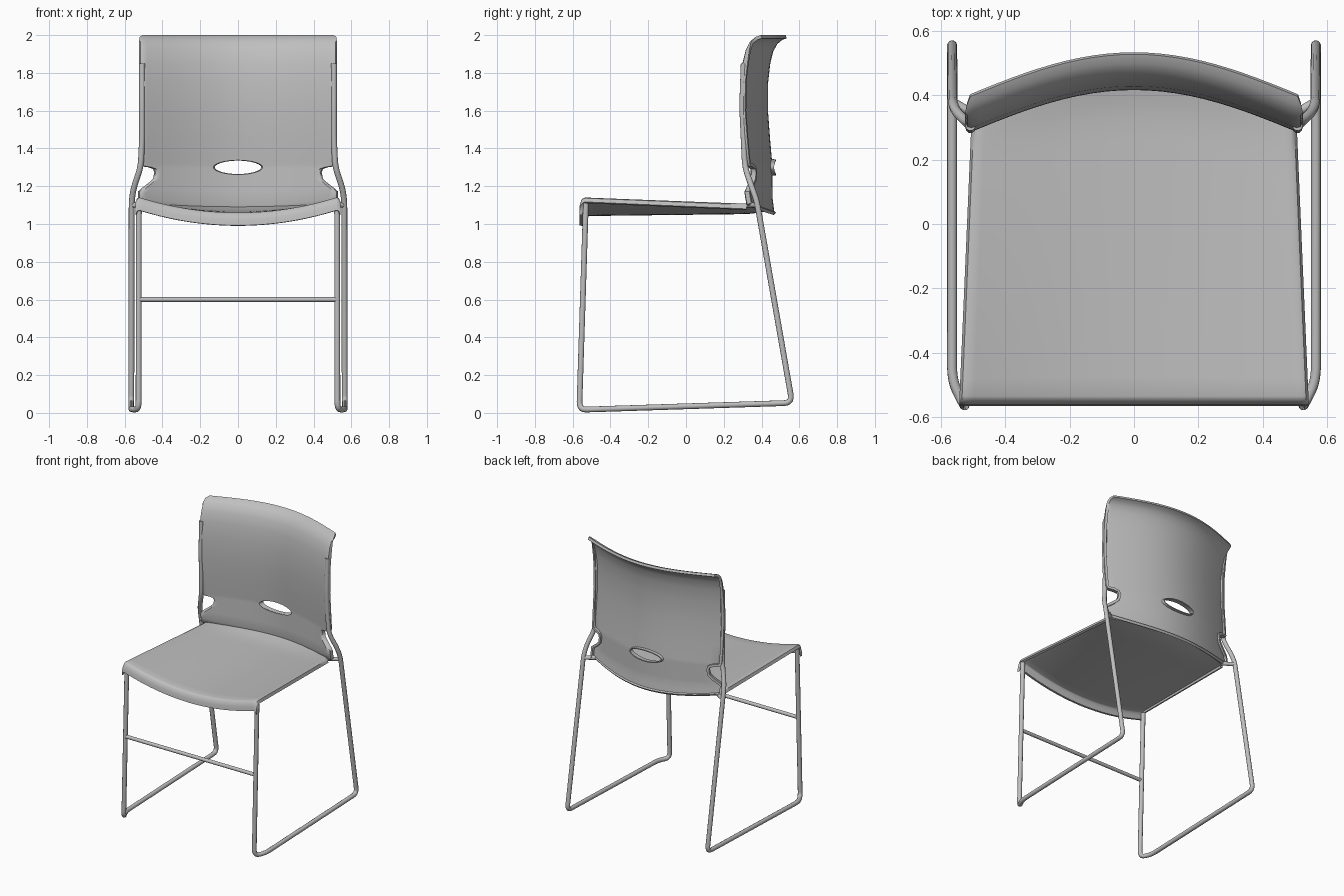
import bpy, bmesh, math
from mathutils import Vector

cube = bpy.data.objects.get("Cube")
if cube:
    bpy.data.objects.remove(cube, do_unlink=True)

grey = bpy.data.materials.new("plain_grey")
grey.use_nodes = True
colour = (0.52, 0.52, 0.52, 1)
grey.diffuse_color = colour
grey.node_tree.nodes["Principled BSDF"].inputs["Base Color"].default_value = colour


def activate(ob):
    bpy.ops.object.select_all(action='DESELECT')
    ob.select_set(True)
    bpy.context.view_layer.objects.active = ob


def smooth(ob):
    activate(ob)
    bpy.ops.object.shade_smooth_by_angle(angle=math.radians(45))


def sheet(name, rows, thickness, offset=-1, closed=False):
    """Skin a list of equal-length point rows, then thicken it."""
    bm = bmesh.new()
    grid = [[bm.verts.new(p) for p in row] for row in rows]
    n = len(grid[0])
    for a, b in zip(grid, grid[1:]):
        for j in range(n if closed else n - 1):
            k = (j + 1) % n
            bm.faces.new((a[j], a[k], b[k], b[j]))
    me = bpy.data.meshes.new(name)
    bm.to_mesh(me)
    bm.free()
    ob = bpy.data.objects.new(name, me)
    bpy.context.collection.objects.link(ob)
    me.materials.append(grey)
    activate(ob)
    mod = ob.modifiers.new("thickness", 'SOLIDIFY')
    mod.thickness, mod.offset = thickness, offset
    bpy.ops.object.modifier_apply(modifier=mod.name)
    return ob


def rounded(points, radius):
    """Round the inner corners of a path."""
    pts = [Vector(p) for p in points]
    out = [pts[0]]
    for a, b, c in zip(pts, pts[1:], pts[2:]):
        p = b + (a - b).normalized() * min(radius, (a - b).length * 0.45)
        q = b + (c - b).normalized() * min(radius, (c - b).length * 0.45)
        for i in range(6):
            t = i / 5
            out.append(p * (1 - t) ** 2 + b * 2 * t * (1 - t) + q * t * t)
    return out + [pts[-1]]


def tube(name, points, radius):
    cu = bpy.data.curves.new(name, 'CURVE')
    cu.dimensions = '3D'
    cu.bevel_depth, cu.bevel_resolution = radius, 3
    cu.use_fill_caps = True
    sp = cu.splines.new('POLY')
    sp.points.add(len(points) - 1)
    for v, p in zip(sp.points, points):
        v.co = (*p, 1)
    cu.materials.append(grey)
    ob = bpy.data.objects.new(name, cu)
    bpy.context.collection.objects.link(ob)
    activate(ob)
    bpy.ops.object.convert(target='MESH')
    smooth(bpy.context.object)


# Column positions across both shells, with tight columns at the folded rims
half = [0.985, 0.96]
columns = [-1] + [-h for h in half] + [i / 12 for i in range(-11, 12)] + half[::-1] + [1]


def rim(u):
    return {1: 1.0, 0.985: 0.25}.get(abs(u), 0.0)


def bulge(x):
    return 0.14 * math.cos(math.pi / 2 * min(1, abs(x) / 0.53))


# Seat: sagging pan with a rolled front lip
def seat_point(u, v, lip_y=0.0, drop=0.0):
    x = u * (0.542 - 0.037 * v)
    centre = 1.06 + 0.012 * v + 0.02 * max(0, (v - 0.85) / 0.15) ** 2
    edge = 1.147 - 0.037 * v
    z = centre + (edge - centre) * u * u - 0.03 * rim(u) - drop
    y = -0.535 + (0.845 + bulge(x)) * v + lip_y
    return (x, y, z)


lip = [(-0.030, 0.068), (-0.027, 0.038), (-0.018, 0.012), (-0.008, 0.003)]
rows = [[seat_point(u, 0, y, d) for u in columns] for y, d in lip]
rows += [[seat_point(u, i / 16) for u in columns] for i in range(17)]
smooth(sheet("seat", rows, 0.018))

# Backrest profile: height, depth at the side, half width
profile = [(1.048, .325, .52), (1.06, .311, .53), (1.10, .305, .53), (1.14, .30, .53),
           (1.17, .30, .505), (1.20, .30, .475), (1.23, .30, .45), (1.27, .30, .443),
           (1.29, .30, .45), (1.30, .30, .475), (1.306, .30, .512), (1.325, .298, .523),
           (1.45, .287, .525), (1.60, .276, .525), (1.75, .277, .525), (1.85, .288, .525),
           (1.92, .305, .525), (1.965, .33, .525), (1.99, .36, .52), (2.0, .387, .508)]


def back_point(u, z, depth, width):
    x = u * width
    fold = 0.035 * rim(u) * min(1, (2 - z) / 0.1)
    lift = 0.05 * (x / 0.53) ** 2 * min(1, max(0, (1.3 - z) / 0.25))
    return (x, depth + bulge(x) + fold, z + lift)


back = sheet("backrest", [[back_point(u, *p) for u in columns] for p in profile], 0.018)

# Hand hole cut through the backrest
bpy.ops.mesh.primitive_cylinder_add(vertices=48, radius=1, depth=2, location=(0, 0.43, 1.30),
                                    rotation=(math.pi / 2, 0, 0))
cutter = bpy.context.object
cutter.name = "hole_cutter"
cutter.scale = (0.13, 0.04, 0.15)
cutter.hide_render = True
bpy.context.view_layer.update()
activate(back)
mod = back.modifiers.new("hole", 'BOOLEAN')
mod.operation, mod.object = 'DIFFERENCE', cutter
bpy.ops.object.modifier_apply(modifier=mod.name)
bpy.data.objects.remove(cutter, do_unlink=True)
smooth(back)

# Flange around the hand hole
rows = []
for scale, dy in ((1.03, 0.003), (1.0, 0.012), (0.97, 0.036)):
    ring = []
    for i in range(48):
        a = math.tau * i / 48
        x = 0.13 * scale * math.cos(a)
        ring.append((x, 0.30 + bulge(x) + dy, 1.30 + 0.04 * scale * math.sin(a)))
    rows.append(ring)
smooth(sheet("hand_hole_rim", rows, 0.007, 0, True))

# Sled frame: front leg, floor runner, rear leg and backrest upright
path = [(.525, -.53, 1.11), (.526, -.565, .017), (.565, -.49, .019), (.565, .562, .053),
        (.563, .375, 1.12), (.553, .35, 1.19), (.515, .312, 1.30), (.508, .305, 1.45),
        (.508, .297, 1.62), (.508, .305, 1.85)]
for side, s in (("left", 1), ("right", -1)):
    tube(side + "_sled_frame", rounded([(s * x, y, z) for x, y, z in path], 0.045), 0.0155)
    # Bracket joining the rear seat corner to the frame
    tube(side + "_seat_bracket", [(s * .48, .33, 1.10), (s * .56, .377, 1.10)], 0.014)

# Crossbar between the front legs
tube("front_crossbar", [(-.52, -.548, .60), (.52, -.548, .60)], 0.013)
